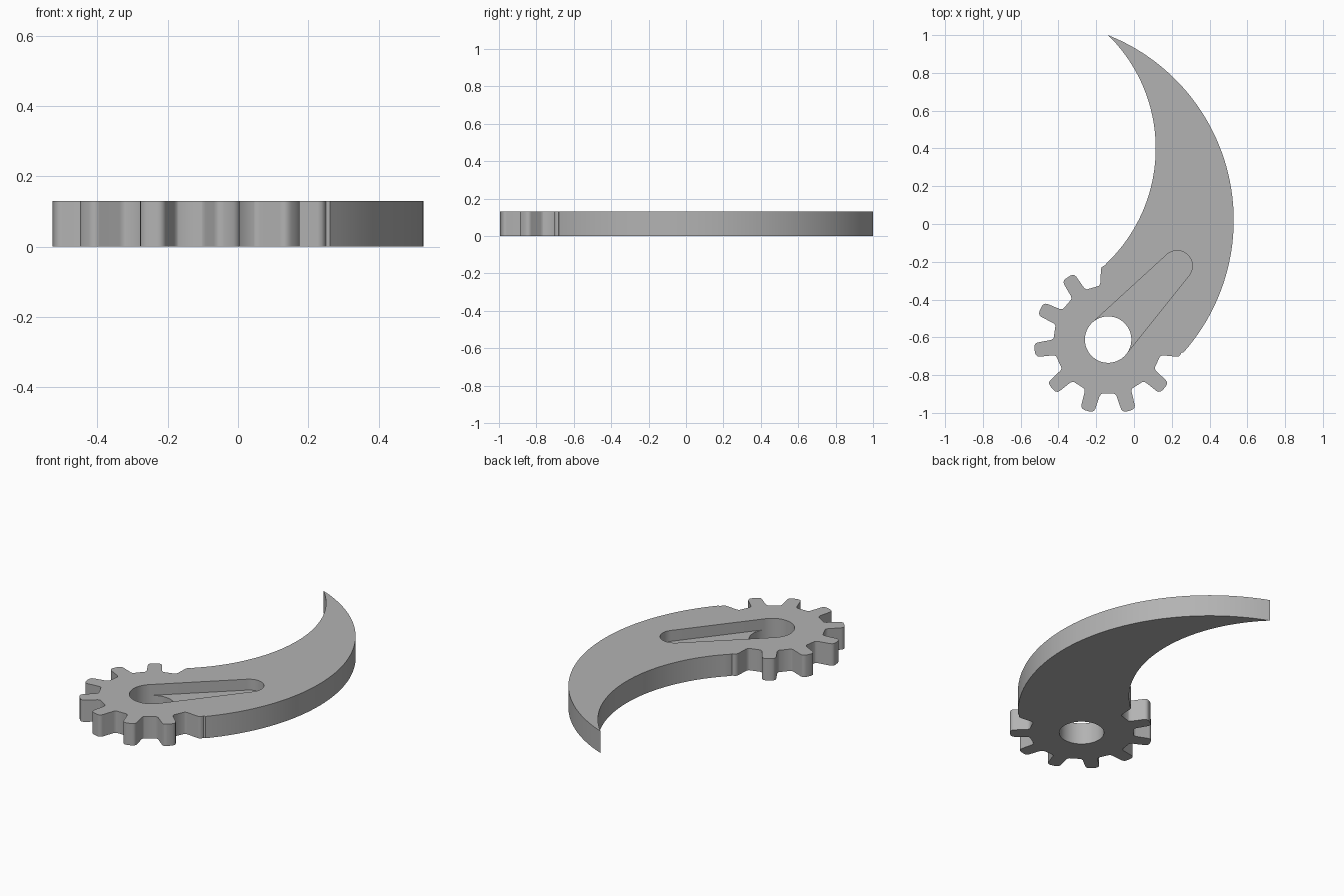
import bpy, bmesh
from math import sin, cos, asin, acos, atan2, hypot, pi, radians

if "Cube" in bpy.data.objects:
    bpy.data.objects.remove(bpy.data.objects["Cube"], do_unlink=True)

THICK, POCKET_FLOOR = 0.13, 0.065
HUB = (-0.137, -0.612)
HOLE_R = 0.123
TEETH = 11

grey = bpy.data.materials.new("plain grey")
grey.use_nodes = True
colour = (0.45, 0.45, 0.45, 1)
grey.diffuse_color = colour
grey.node_tree.nodes["Principled BSDF"].inputs["Base Color"].default_value = colour


def arc(centre, r, a0, a1, n):
    """Points along a circular arc, angles in radians."""
    return [(centre[0] + r * cos(a0 + (a1 - a0) * i / n),
             centre[1] + r * sin(a0 + (a1 - a0) * i / n)) for i in range(n + 1)]


def prism(name, outline, z0, z1):
    """Extrude a closed outline between two heights."""
    bm = bmesh.new()
    base = bm.faces.new([bm.verts.new((x, y, z0)) for x, y in outline])
    top = bmesh.ops.extrude_face_region(bm, geom=[base])["geom"]
    verts = [v for v in top if isinstance(v, bmesh.types.BMVert)]
    bmesh.ops.translate(bm, verts=verts, vec=(0, 0, z1 - z0))
    bmesh.ops.recalc_face_normals(bm, faces=bm.faces)
    mesh = bpy.data.meshes.new(name)
    bm.to_mesh(mesh)
    bm.free()
    mesh.materials.append(grey)
    obj = bpy.data.objects.new(name, mesh)
    bpy.context.collection.objects.link(obj)
    return obj


# Tooth half profile: radius from the hub, half width
HALF_TOOTH = [(0.284, 0.050), (0.288, 0.046), (0.300, 0.041), (0.372, 0.038),
              (0.383, 0.034), (0.390, 0.026), (0.393, 0.014)]


def half_tooth(angle, side):
    return [(HUB[0] + r * cos(angle) - side * w * sin(angle),
             HUB[1] + r * sin(angle) + side * w * cos(angle)) for r, w in HALF_TOOTH]


# Gear part of the outline, anticlockwise from the tooth under the blade
outline = []
for k in range(9):
    angle = radians(90) + k * 2 * pi / TEETH
    if k > 0:
        outline += half_tooth(angle, -1)
    if k < 8:
        outline += half_tooth(angle, 1)[::-1]

# Curved blade: outer arc up to the tip, inner arc back to the gear
OUTER, OUTER_R = (-0.526, 0.02), 1.054
INNER, INNER_R = (-0.725, 0.40), 0.84
outline += arc(OUTER, OUTER_R, asin(-0.70 / OUTER_R), asin(0.98 / OUTER_R), 48)
outline += arc(INNER, INNER_R, asin(0.60 / INNER_R), asin(-0.61 / INNER_R), 40)[1:]
body = prism("toothed_blade", outline, 0, THICK)

# Round through hole
hole = prism("hole_cutter", arc(HUB, HOLE_R, 0, 2 * pi, 64)[:-1], -0.1, THICK + 0.1)

# Tapered pocket from the hole to its rounded end
END, END_R = (0.228, -0.222), 0.081
dx, dy = END[0] - HUB[0], END[1] - HUB[1]
aim, spread = atan2(dy, dx), acos((HOLE_R - END_R) / hypot(dx, dy))
mouth = arc(HUB, HOLE_R - 0.0005, aim + spread, aim - spread, 1)
pocket_outline = [mouth[0], HUB, mouth[1]] + arc(END, END_R, aim - spread, aim + spread, 24)
pocket = prism("pocket_cutter", pocket_outline, POCKET_FLOOR, THICK + 0.1)

bpy.ops.object.select_all(action="DESELECT")
bpy.context.view_layer.objects.active = body
body.select_set(True)
for cutter in (hole, pocket):
    cutter.hide_render = True
    mod = body.modifiers.new("cut", "BOOLEAN")
    mod.operation, mod.solver, mod.object = "DIFFERENCE", "EXACT", cutter
    bpy.ops.object.modifier_apply(modifier=mod.name)
    bpy.data.objects.remove(cutter, do_unlink=True)

bpy.ops.object.shade_smooth_by_angle(angle=radians(30))
